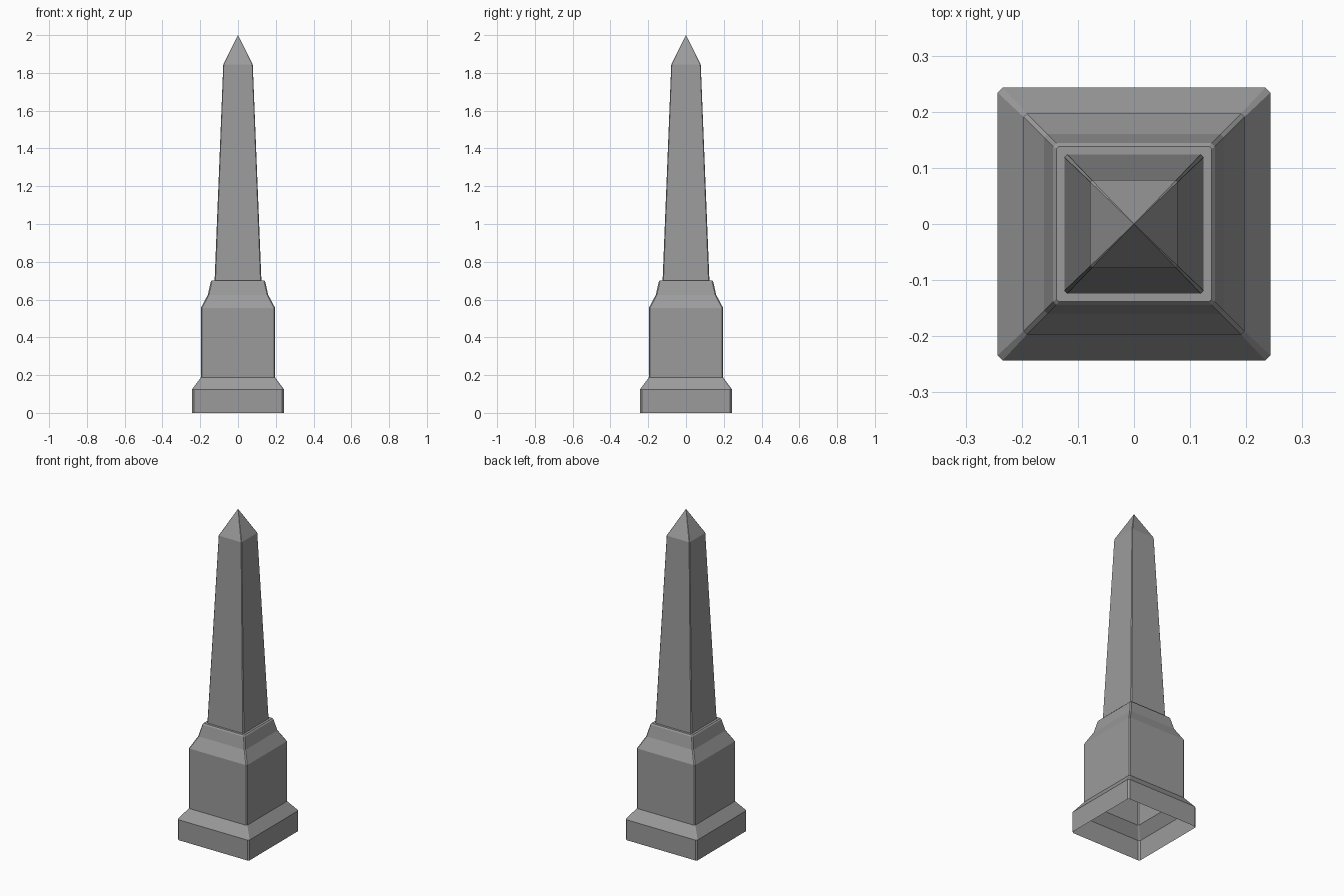
import bpy
import bmesh

cube = bpy.data.objects.get("Cube")
if cube:
    bpy.data.objects.remove(cube, do_unlink=True)

stone = bpy.data.materials.new("grey stone")
stone.use_nodes = True
GREY = (0.33, 0.33, 0.33, 1.0)
stone.diffuse_color = GREY
stone.node_tree.nodes["Principled BSDF"].inputs["Base Color"].default_value = GREY


def square_ring(bm, half, z, cut):
    """Square with chamfered corners, counter-clockwise from above."""
    k = half - cut
    pts = [(half, -k), (half, k), (k, half), (-k, half),
           (-half, k), (-half, -k), (-k, -half), (k, -half)]
    return [bm.verts.new((x, y, z)) for x, y in pts]


def stacked_part(name, profile, apex=None):
    """Join chamfered squares of (half width, height, chamfer); open underneath."""
    bm = bmesh.new()
    rings = [square_ring(bm, *row) for row in profile]
    for low, high in zip(rings, rings[1:]):
        for i in range(8):
            j = (i + 1) % 8
            bm.faces.new((low[i], low[j], high[j], high[i]))
    if apex is not None:
        tip = bm.verts.new((0, 0, apex))
        for i in range(8):
            bm.faces.new((rings[-1][i], rings[-1][(i + 1) % 8], tip))
    mesh = bpy.data.meshes.new(name)
    bm.to_mesh(mesh)
    bm.free()
    mesh.materials.append(stone)
    obj = bpy.data.objects.new(name, mesh)
    bpy.context.collection.objects.link(obj)
    return obj


# Stepped pedestal: plinth, sloped ledge, block, shoulder and top rim
stacked_part("pedestal", [
    (0.243, 0.0, 0.009),
    (0.243, 0.125, 0.009),
    (0.197, 0.187, 0.006),
    (0.197, 0.555, 0.006),
    (0.160, 0.625, 0.006),
    (0.144, 0.695, 0.006),
    (0.138, 0.702, 0.004),
    (0.122, 0.702, 0.005),
])

# Tapering shaft with its pointed cap
stacked_part("shaft", [
    (0.124, 0.700, 0.005),
    (0.078, 1.845, 0.003),
], apex=2.0)
